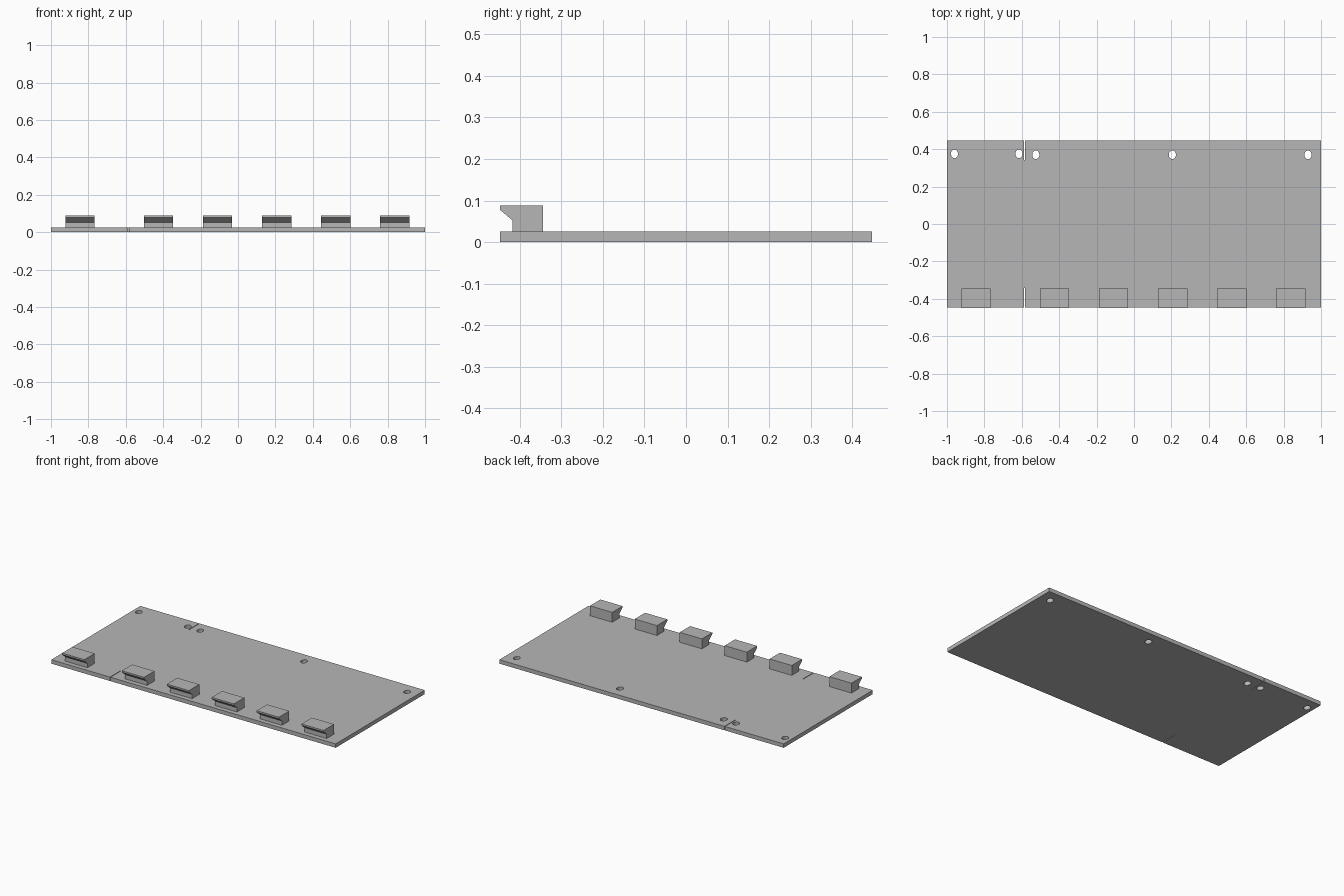
import bpy
import bmesh
from mathutils import Matrix

cube = bpy.data.objects.get("Cube")
if cube:
    bpy.data.objects.remove(cube, do_unlink=True)

grey = bpy.data.materials.new("plain grey")
grey.use_nodes = True
grey.diffuse_color = (0.47, 0.47, 0.47, 1)
shader = next(n for n in grey.node_tree.nodes if n.type == "BSDF_PRINCIPLED")
shader.inputs["Base Color"].default_value = grey.diffuse_color

THICK = 0.025
FRONT, BACK = -0.447, 0.447
SLIT_X, SLIT_LENGTH = -0.585, 0.105


def add_box(bm, x0, x1, y0, y1, z0, z1):
    centre = ((x0 + x1) / 2, (y0 + y1) / 2, (z0 + z1) / 2)
    place = Matrix.Translation(centre) @ Matrix.Diagonal((x1 - x0, y1 - y0, z1 - z0, 1))
    bmesh.ops.create_cube(bm, size=1, matrix=place)


def make_object(name, bm):
    bmesh.ops.recalc_face_normals(bm, faces=bm.faces)
    mesh = bpy.data.meshes.new(name)
    bm.to_mesh(mesh)
    bm.free()
    mesh.materials.append(grey)
    obj = bpy.data.objects.new(name, mesh)
    bpy.context.collection.objects.link(obj)
    return obj


# Flat base plate
bm = bmesh.new()
add_box(bm, -1, 1, FRONT, BACK, 0, THICK)
plate = make_object("base_plate", bm)

# Cutter: oval mounting holes along the back, and a thin slit at each long edge
bm = bmesh.new()
for x, y in [(-0.96, 0.375), (-0.615, 0.375), (-0.525, 0.37), (0.205, 0.37), (0.93, 0.37)]:
    place = Matrix.Translation((x, y, THICK / 2)) @ Matrix.Diagonal((0.019, 0.023, 1, 1))
    bmesh.ops.create_cone(bm, cap_ends=True, segments=24, radius1=1, radius2=1,
                          depth=0.1, matrix=place)
for y0, y1 in [(FRONT - 0.05, FRONT + SLIT_LENGTH), (BACK - SLIT_LENGTH, BACK + 0.05)]:
    add_box(bm, SLIT_X - 0.002, SLIT_X + 0.002, y0, y1, -0.05, 0.1)
cutter = make_object("hole_cutter", bm)
cutter.hide_render = True

cut = plate.modifiers.new("holes", "BOOLEAN")
cut.operation = "DIFFERENCE"
cut.solver = "EXACT"
cut.object = cutter
bpy.context.view_layer.objects.active = plate
bpy.ops.object.modifier_apply(modifier=cut.name)
bpy.data.objects.remove(cutter, do_unlink=True)

# Hooked clips along the front edge, extruded from one side profile
HOOK = [(-0.344, THICK), (-0.344, 0.088), (-0.448, 0.088),
        (-0.448, 0.078), (-0.417, 0.052), (-0.417, THICK)]
CLIP_WIDTH = 0.156
for i, x in enumerate([-0.845, -0.425, -0.109, 0.207, 0.523, 0.838]):
    bm = bmesh.new()
    face = bm.faces.new([bm.verts.new((x - CLIP_WIDTH / 2, y, z)) for y, z in HOOK])
    side = bmesh.ops.extrude_face_region(bm, geom=[face])
    moved = [v for v in side["geom"] if isinstance(v, bmesh.types.BMVert)]
    bmesh.ops.translate(bm, vec=(CLIP_WIDTH, 0, 0), verts=moved)
    if face.is_valid and len(bm.faces) < len(HOOK) + 2:
        bmesh.ops.holes_fill(bm, edges=bm.edges)
    make_object(f"hook_clip_{i + 1}", bm)
